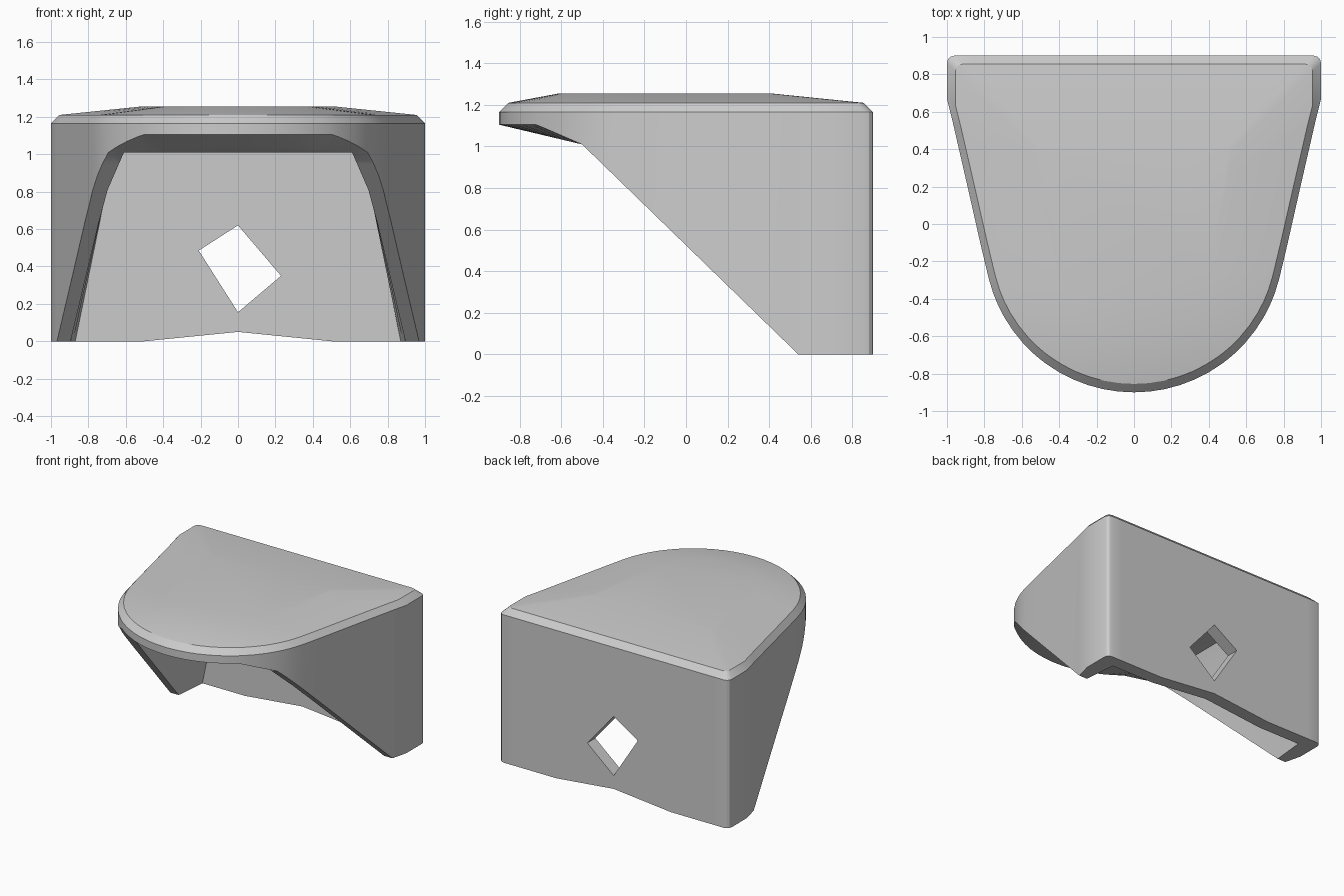
import bpy, bmesh
from math import sin, cos, radians

cube = bpy.data.objects.get("Cube")
if cube:
    bpy.data.objects.remove(cube)

mat = bpy.data.materials.new("light grey")
mat.use_nodes = True
GREY = (0.6, 0.6, 0.6, 1)
mat.diffuse_color = GREY
mat.node_tree.nodes["Principled BSDF"].inputs["Base Color"].default_value = GREY


def lerp(table, v):
    """Piecewise linear lookup in a list of (key, value) pairs."""
    if v <= table[0][0]:
        return table[0][1]
    for (a, p), (b, q) in zip(table, table[1:]):
        if v <= b:
            return p + (q - p) * (v - a) / (b - a)
    return table[-1][1]


# Half outline from the front middle round to the back middle
half = [(0.8 * cos(radians(a)), -0.1 + 0.8 * sin(radians(a)))
        for a in (-84, -78, -72, -66, -60, -54, -51, -48, -42, -36, -30, -25, -20, -14)]
half += [(0.82, -0.11), (0.89, 0.2), (0.968, 0.54), (1, 0.67), (1, 0.86)]
half += [(0.96 + 0.04 * cos(radians(a)), 0.86 + 0.04 * sin(radians(a))) for a in (30, 60, 90)]
half += [(0.87, 0.9), (0.5, 0.9), (0.25, 0.9)]
outline = [(0, -0.9)] + half + [(0, 0.9)] + [(-x, y) for x, y in reversed(half)]

# Lower edge height along y, and cavity half-width by height
EDGE = [(-0.72, 1.105), (-0.5, 1.01), (0.54, 0)]
CAVITY = [(0, 0.87), (0.78, 0.71), (1.01, 0.61)]
CEILING = 1.01
BACK = 0.8


def arch(x):
    return max(0, 0.05 * (1 - abs(x) / 0.5))


def outer_bottom(x, y):
    return x, y, arch(x) if y > 0.89 else lerp(EDGE, y)


def cavity_point(x, y, z):
    """Point on the tapering cavity wall, level with an outline point."""
    flare = 0.025 * min(1, max(0, (BACK - y) / 0.26)) * max(0, 1 - z / 0.78)
    w = lerp(CAVITY, z) + flare
    if y > 0.89:
        w = min(abs(x), w)
    return (-w if x < 0 else w), min(y, BACK), z


def inner_bottom(x, y):
    if y < -0.499:
        t = min(1, abs(x) / 0.693)
        return (-0.61 if x < 0 else 0.61) * t, -0.71 + 0.21 * t, 1.06 - 0.05 * t
    return cavity_point(x, y, arch(x) if y > 0.89 else lerp(EDGE, y))


def inner_upper(x, y, z):
    if y < -0.499:
        return 0.61 * max(-1, min(1, x / 0.693)), -0.5, CEILING
    return cavity_point(x, y, max(z, lerp(EDGE, y)))


# Shell: loops from the ceiling, down the inside, up the outside, over the top
loops = [
    lambda x, y: inner_upper(x, y, CEILING),
    lambda x, y: inner_upper(x, y, 0.78),
    inner_bottom,
    outer_bottom,
    lambda x, y: (x, y, 1.165),
    lambda x, y: (x * 0.955, y * 0.95, 1.21),
    lambda x, y: (x * 0.52, y * 0.57 - 0.1, 1.255),
]
bm = bmesh.new()
rings = [[bm.verts.new(f(x, y)) for x, y in outline] for f in loops]
n = len(outline)
for lower, upper in zip(rings, rings[1:]):
    for i in range(n):
        j = (i + 1) % n
        bm.faces.new((lower[i], lower[j], upper[j], upper[i]))
bm.faces.new(rings[-1])
bm.faces.new(list(reversed(rings[0])))
bmesh.ops.remove_doubles(bm, verts=bm.verts, dist=0.0005)
bmesh.ops.recalc_face_normals(bm, faces=bm.faces)


def add_object(name, bm):
    mesh = bpy.data.meshes.new(name)
    bm.to_mesh(mesh)
    bm.free()
    mesh.materials.append(mat)
    obj = bpy.data.objects.new(name, mesh)
    bpy.context.collection.objects.link(obj)
    return obj


shell = add_object("hood_shell", bm)

# Four-sided opening through the back wall
bm = bmesh.new()
corners = [(0, 0.62), (0.23, 0.35), (0, 0.155), (-0.21, 0.485)]
face = bm.faces.new([bm.verts.new((x, 0.7, z)) for x, z in corners])
ext = bmesh.ops.extrude_face_region(bm, geom=[face], use_keep_orig=True)
moved = [v for v in ext["geom"] if isinstance(v, bmesh.types.BMVert)]
bmesh.ops.translate(bm, verts=moved, vec=(0, 0.4, 0))
bmesh.ops.recalc_face_normals(bm, faces=bm.faces)
cutter = add_object("opening_cutter", bm)
cutter.hide_render = True

cut = shell.modifiers.new("opening", "BOOLEAN")
cut.operation = "DIFFERENCE"
cut.solver = "EXACT"
cut.object = cutter
bpy.ops.object.select_all(action="DESELECT")
shell.select_set(True)
bpy.context.view_layer.objects.active = shell
bpy.ops.object.modifier_apply(modifier=cut.name)
bpy.data.objects.remove(cutter)
bpy.ops.object.shade_smooth_by_angle(angle=radians(25))
